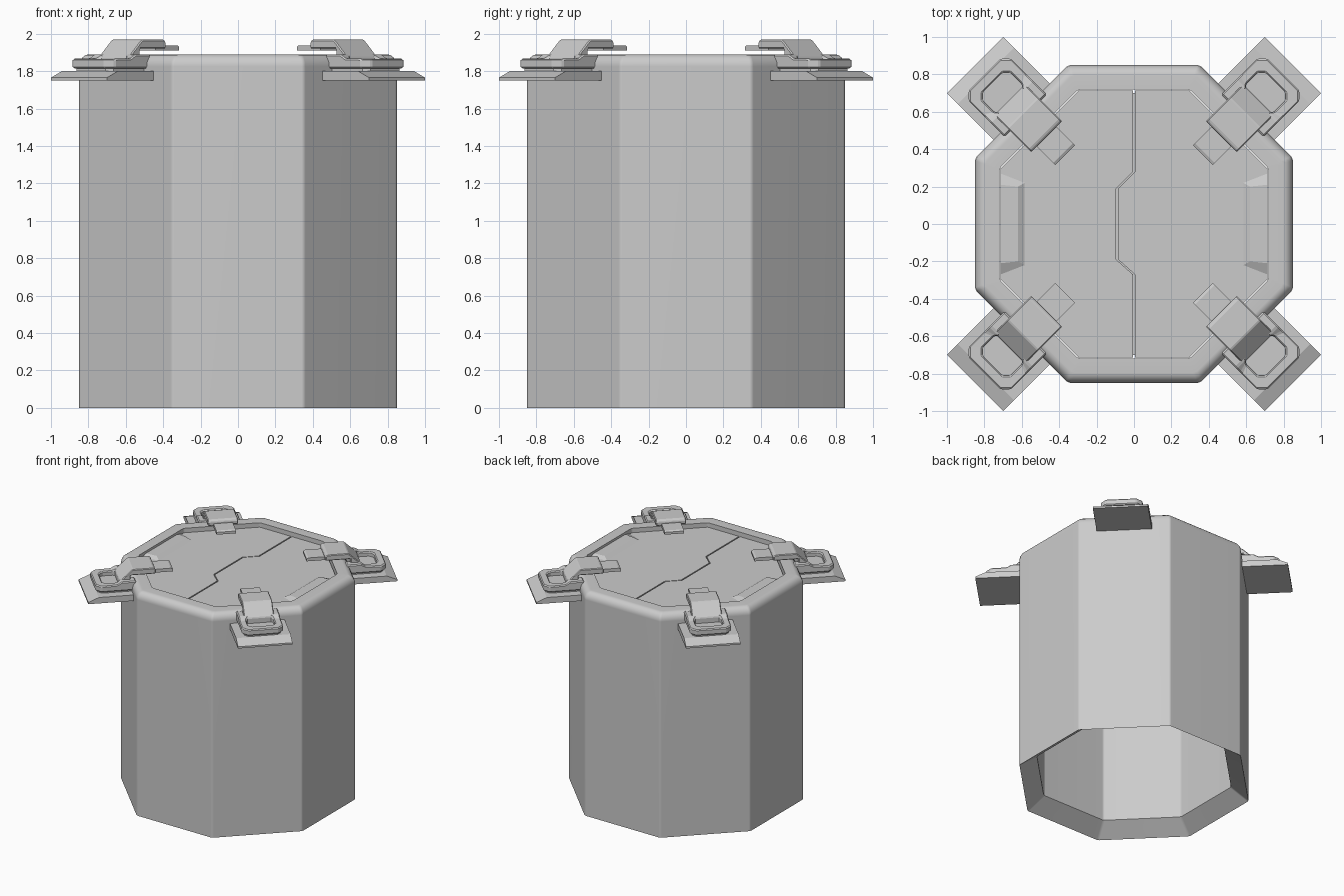
import bpy, bmesh, math

if "Cube" in bpy.data.objects:
    bpy.data.objects.remove(bpy.data.objects["Cube"])

grey = bpy.data.materials.new("plain_grey")
grey.use_nodes = True
grey.diffuse_color = (0.6, 0.6, 0.6, 1)
grey.node_tree.nodes["Principled BSDF"].inputs["Base Color"].default_value = (0.6, 0.6, 0.6, 1)


def finish(name, bm, bevel=0, turn=0, smooth=False):
    bmesh.ops.remove_doubles(bm, verts=bm.verts, dist=1e-5)
    bmesh.ops.recalc_face_normals(bm, faces=bm.faces)
    mesh = bpy.data.meshes.new(name)
    bm.to_mesh(mesh)
    bm.free()
    mesh.materials.append(grey)
    ob = bpy.data.objects.new(name, mesh)
    bpy.context.collection.objects.link(ob)
    ob.rotation_euler.z = turn
    if bevel:
        mod = ob.modifiers.new("soft_edges", 'BEVEL')
        mod.width, mod.segments = bevel, 1
    if smooth:
        bpy.ops.object.select_all(action='DESELECT')
        ob.select_set(True)
        bpy.context.view_layer.objects.active = ob
        bpy.ops.object.shade_smooth_by_angle(angle=math.radians(32))
        ob.modifiers.new("flat_walls", 'WEIGHTED_NORMAL').keep_sharp = True
    return ob


def loft(bm, rings, caps=True, closed=False):
    """Join rings of equal length with quads."""
    rows = [[bm.verts.new(p) for p in ring] for ring in rings]
    n = len(rows[0])
    for a, b in zip(rows, rows[1:] + (rows[:1] if closed else [])):
        for i in range(n):
            j = (i + 1) % n
            bm.faces.new((a[i], a[j], b[j], b[i]))
    if caps and not closed:
        bm.faces.new(rows[0])
        bm.faces.new(rows[-1])


def slab(bm, outline, low, high):
    loft(bm, [[(x, y, z) for x, y in outline] for z in (low, high)])


def extrude_side(bm, profile, half):
    """Extrude a radius/height profile across the latch."""
    loft(bm, [[(r, t, z) for r, z in profile] for t in (-half, half)])


def octagon(apothem, z, cut=0.012):
    half = apothem * math.tan(math.pi / 8) - cut
    ring = []
    for k in range(8):
        c, s = math.cos(k * math.pi / 4), math.sin(k * math.pi / 4)
        ring += [(apothem * c - t * s, apothem * s + t * c, z) for t in (-half, half)]
    return ring


# Hollow octagonal shell with rounded upper rim and sloping lower lip
shell = [(0.85, 0)]
for k in range(5):
    a = k * math.pi / 8
    shell.append((0.795 + 0.055 * math.cos(a), 1.825 + 0.065 * math.sin(a)))
shell += [(0.72, 1.89), (0.72, 0.1)]
bm = bmesh.new()
loft(bm, [octagon(r, z) for r, z in shell], closed=True)
finish("octagonal_shell", bm, smooth=True)

# Two lid panels meeting along a stepped seam, each with a raised edge block
LID = 1.855
e, h = 0.714, 0.296
seam = [(0, e), (0, 0.28), (-0.09, 0.19), (-0.09, -0.19), (0, -0.27), (0, -e)]
for name, s in (("lid_panel_left", 1), ("lid_panel_right", -1)):
    bm = bmesh.new()
    edge = [(x + s * 0.005, y) for x, y in seam]
    slab(bm, edge + [(s * h, -e), (s * e, -h), (s * e, h), (s * h, e)], LID - 0.05, LID)
    finish(name, bm)
    bm = bmesh.new()
    loft(bm, [[(s * x, -w, z), (s * e, -v, z), (s * e, v, z), (s * x, w, z)]
              for x, w, v, z in ((0.585, 0.22, 0.27, LID), (0.62, 0.2, 0.21, LID + 0.02))])
    finish(name.replace("panel", "edge_block"), bm)

# Backing beneath the seam
bm = bmesh.new()
slab(bm, [(-0.12, -0.7), (0.03, -0.7), (0.03, 0.7), (-0.12, 0.7)], LID - 0.06, LID - 0.03)
finish("seam_backing", bm)

# Half of the clasp loop: outer radius/offset, inner radius/offset, top height
half_loop = [(0.82, 0.16, 0.82, 0.08, 1.89), (0.93, 0.16, 0.93, 0.08, 1.89),
             (0.97, 0.16, 0.95, 0.105, 1.868), (1.09, 0.16, 1.04, 0.105, 1.866),
             (1.13, 0.12, 1.07, 0.075, 1.866)]
loop = half_loop + [(a, -b, c, -d, z) for a, b, c, d, z in reversed(half_loop)]

plate = [(0.83, 1.75), (1.202, 1.75), (1.202, 1.765), (1.12, 1.8), (0.83, 1.8)]
hook = [(0.66, 1.92), (0.66, 1.955), (0.675, 1.968), (0.84, 1.968), (0.94, 1.875),
        (0.94, 1.82), (0.855, 1.82), (0.855, 1.92)]
tip = [(0.52, 1.91), (0.52, 1.93), (0.535, 1.938), (0.7, 1.938), (0.7, 1.91)]
pad = [(0.83, -0.14), (1.08, -0.14), (1.11, -0.11), (1.11, 0.11), (1.08, 0.14), (0.83, 0.14)]

# Four corner latches
for k, corner in enumerate(("back_left", "back_right", "front_right", "front_left")):
    turn = math.pi / 4 + k * math.pi / 2
    bm = bmesh.new()
    extrude_side(bm, plate, 0.212)
    finish(corner + "_latch_plate", bm, turn=turn)
    bm = bmesh.new()
    slab(bm, pad, 1.79, 1.83)
    finish(corner + "_latch_pad", bm, turn=turn)
    bm = bmesh.new()
    loft(bm, [[(a, b, 1.815), (a, b, z), (c, d, z), (c, d, 1.815)] for a, b, c, d, z in loop])
    finish(corner + "_clasp_loop", bm, bevel=0.008, turn=turn)
    bm = bmesh.new()
    extrude_side(bm, hook, 0.117)
    finish(corner + "_hook", bm, bevel=0.006, turn=turn)
    bm = bmesh.new()
    extrude_side(bm, tip, 0.075)
    finish(corner + "_hook_tip", bm, turn=turn)
